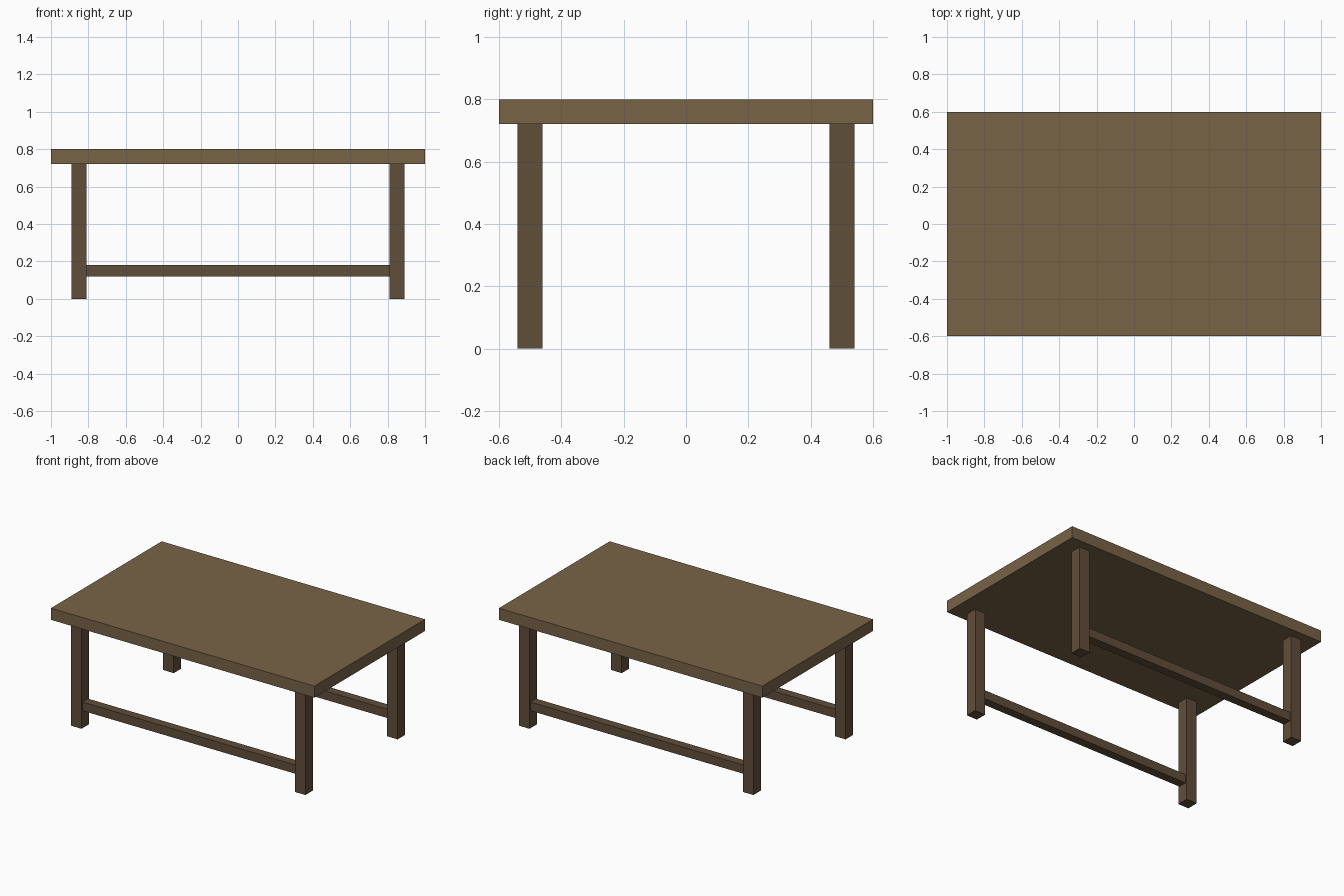
import bpy

if "Cube" in bpy.data.objects:
    bpy.data.objects.remove(bpy.data.objects["Cube"])


def material(name, color):
    mat = bpy.data.materials.new(name)
    mat.diffuse_color = (*color, 1.0)
    mat.use_nodes = True
    mat.node_tree.nodes["Principled BSDF"].inputs["Base Color"].default_value = mat.diffuse_color
    return mat


def box(name, center, size, mat):
    bpy.ops.mesh.primitive_cube_add(size=1, location=center)
    obj = bpy.context.object
    obj.name = name
    obj.scale = size
    bpy.ops.object.transform_apply(location=False, rotation=False, scale=True)
    obj.data.materials.append(mat)
    return obj


top_wood = material("top_wood", (0.19, 0.125, 0.062))
leg_wood = material("leg_wood", (0.118, 0.077, 0.042))

TOP_Z, THICK = 0.80, 0.08
LEG_X, LEG_Y, LEG_W = 0.85, 0.50, 0.08
LEG_H = TOP_Z - THICK

# Table top
box("table_top", (0, 0, TOP_Z - THICK / 2), (2.0, 1.2, THICK), top_wood)

for side, sy in (("front", -1), ("back", 1)):
    # Legs
    for end, sx in (("left", -1), ("right", 1)):
        box(f"{side}_{end}_leg", (sx * LEG_X, sy * LEG_Y, LEG_H / 2),
            (LEG_W, LEG_W, LEG_H), leg_wood)
    # Long stretcher between the legs
    box(f"{side}_stretcher", (0, sy * LEG_Y, 0.15),
        (2 * LEG_X - LEG_W, 0.06, 0.06), leg_wood)
